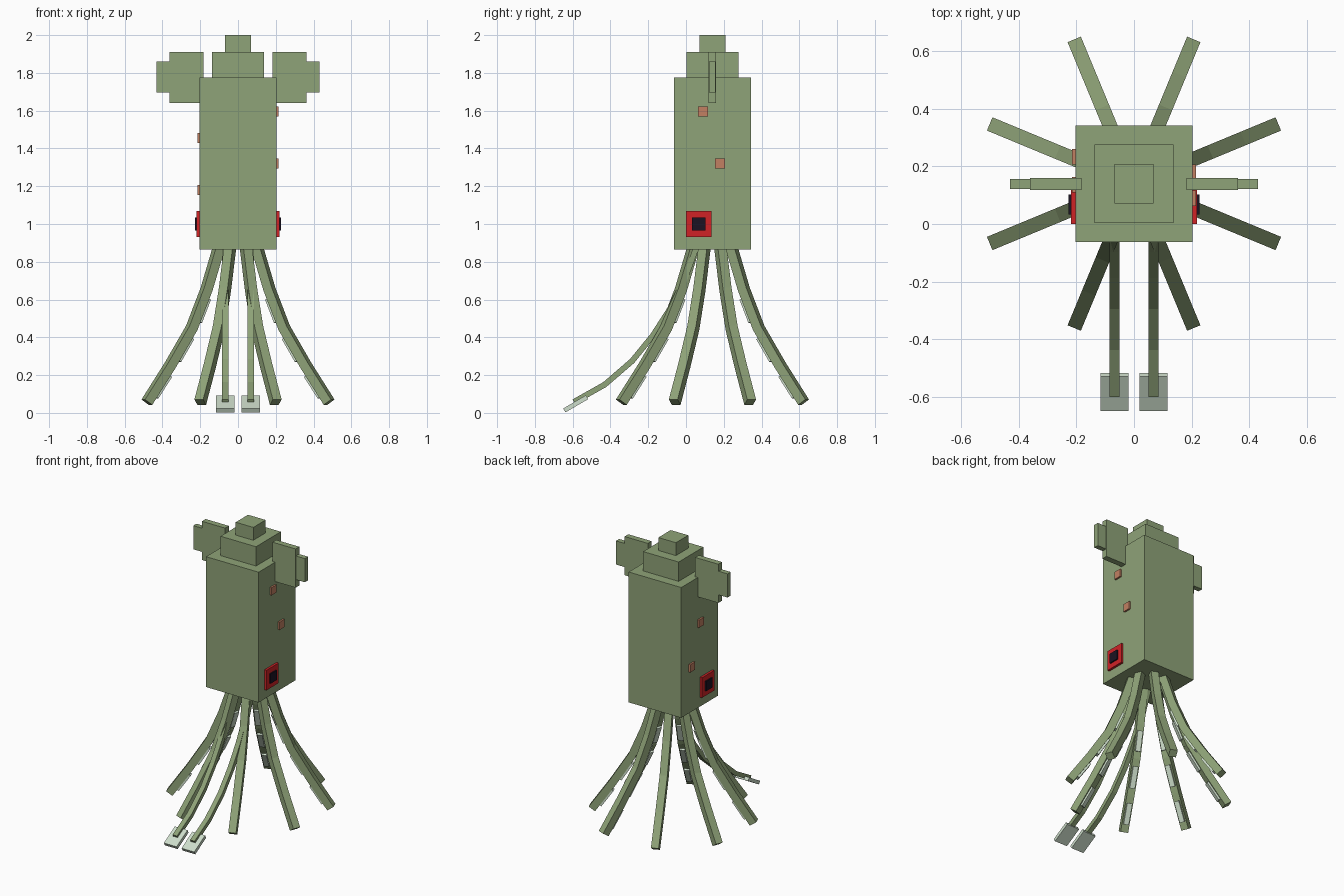
import bpy, bmesh, math
from mathutils import Vector, Matrix

if "Cube" in bpy.data.objects:
    bpy.data.objects.remove(bpy.data.objects["Cube"])


def material(name, rgb):
    lin = [(c / 255 / 12.92) if c < 10 else ((c / 255 + 0.055) / 1.055) ** 2.4 for c in rgb]
    m = bpy.data.materials.new(name)
    m.diffuse_color = (*lin, 1)
    m.use_nodes = True
    m.node_tree.nodes["Principled BSDF"].inputs["Base Color"].default_value = m.diffuse_color
    return m


GREEN = material("olive green", (143, 163, 120))
PALE = material("pale sucker", (206, 222, 203))
RED = material("eye red", (208, 34, 38))
BLACK = material("pupil black", (26, 18, 34))
ORANGE = material("spot orange", (194, 128, 98))
CY = 0.14  # body axis in y


def build(name, boxes, mat):
    """One object from a list of (matrix, size) boxes."""
    bm = bmesh.new()
    for matrix, size in boxes:
        bmesh.ops.create_cube(bm, size=1, matrix=matrix @ Matrix.Diagonal((*size, 1)))
    mesh = bpy.data.meshes.new(name)
    bm.to_mesh(mesh)
    bm.free()
    mesh.materials.append(mat)
    obj = bpy.data.objects.new(name, mesh)
    bpy.context.collection.objects.link(obj)
    return obj


def span(x0, x1, y0, y1, z0, z1):
    """Axis-aligned box from its limits."""
    centre = Vector((x0 + x1, y0 + y1, z0 + z1)) / 2
    return Matrix.Translation(centre), (abs(x1 - x0), y1 - y0, z1 - z0)


def limb_frame(a, b, side):
    """Frame centred between a and b: x = side, y = outward/up, z = along the limb."""
    along = (b - a).normalized()
    outward = side.cross(along)
    m = Matrix((side, outward, along)).transposed().to_4x4()
    m.translation = (a + b) / 2
    return m, (b - a).length


def limb(path, side, width, thick):
    boxes = []
    for a, b in zip(path, path[1:]):
        m, length = limb_frame(a, b, side)
        boxes.append((m, (width, thick, length + 0.008)))
    return boxes


# Mantle: main block and two stepped blocks on top
for name, half, z0, z1 in (("mantle", 0.203, 0.865, 1.775),
                           ("mantle_step", 0.137, 1.775, 1.91),
                           ("mantle_tip", 0.068, 1.91, 2.0)):
    build(name, [span(-half, half, CY - half, CY + half, z0, z1)], GREEN)

# Fins, eyes and spots on both sides
spots = {1: ((0.09, 1.595), (0.18, 1.32)), -1: ((0.137, 1.455), (0.233, 1.18))}
for s, label in ((1, "right"), (-1, "left")):
    build("fin_" + label, [span(s * 0.183, s * 0.362, 0.119, 0.16, 1.64, 1.91),
                           span(s * 0.362, s * 0.431, 0.122, 0.157, 1.695, 1.86)], GREEN)
    build("eye_" + label, [span(s * 0.195, s * 0.219, 0.0, 0.136, 0.93, 1.07)], RED)
    build("pupil_" + label, [span(s * 0.205, s * 0.228, 0.033, 0.102, 0.966, 1.034)], BLACK)
    build("spots_" + label, [span(s * 0.195, s * 0.215, y - 0.027, y + 0.027, z - 0.027, z + 0.027)
                             for y, z in spots[s]], ORANGE)

# Eight arms spreading outward, with sucker plates underneath
ARM = ((0.105, 0.89), (0.18, 0.655), (0.265, 0.45), (0.39, 0.25), (0.52, 0.06))
for i in range(8):
    t = math.radians(22.5 + 45 * i)
    out = Vector((math.cos(t), math.sin(t), 0))
    side = Vector((-math.sin(t), math.cos(t), 0))
    path = [Vector((0, CY, z)) + out * r for r, z in ARM]
    build(f"arm_{i + 1}", limb(path, side, 0.05, 0.05), GREEN)
    plates = []
    for a, b in list(zip(path, path[1:]))[1:]:
        m, length = limb_frame(a, b, side)
        # the underside faces the body axis
        sign = -1 if (m.to_3x3() @ Vector((0, 1, 0))).dot(out) > 0 else 1
        plates.append((m @ Matrix.Translation((0, sign * 0.028, 0)), (0.034, 0.02, length * 0.6)))
    build(f"suckers_{i + 1}", plates, PALE)

# Two long feeding tentacles reaching forward, ending in flat pads
TENTACLE = ((0.06, 0.89), (-0.01, 0.70), (-0.085, 0.55), (-0.175, 0.41),
            (-0.285, 0.275), (-0.43, 0.15), (-0.59, 0.06))
for s, label in ((1, "right"), (-1, "left")):
    x = s * 0.068
    side = Vector((1, 0, 0))
    build("tentacle_" + label, limb([Vector((x, y, z)) for y, z in TENTACLE], side, 0.034, 0.03), GREEN)
    m, length = limb_frame(Vector((x, -0.524, 0.083)), Vector((x, -0.644, 0.013)), side)
    build("tentacle_pad_" + label, [(m, (0.098, 0.024, length))], PALE)
